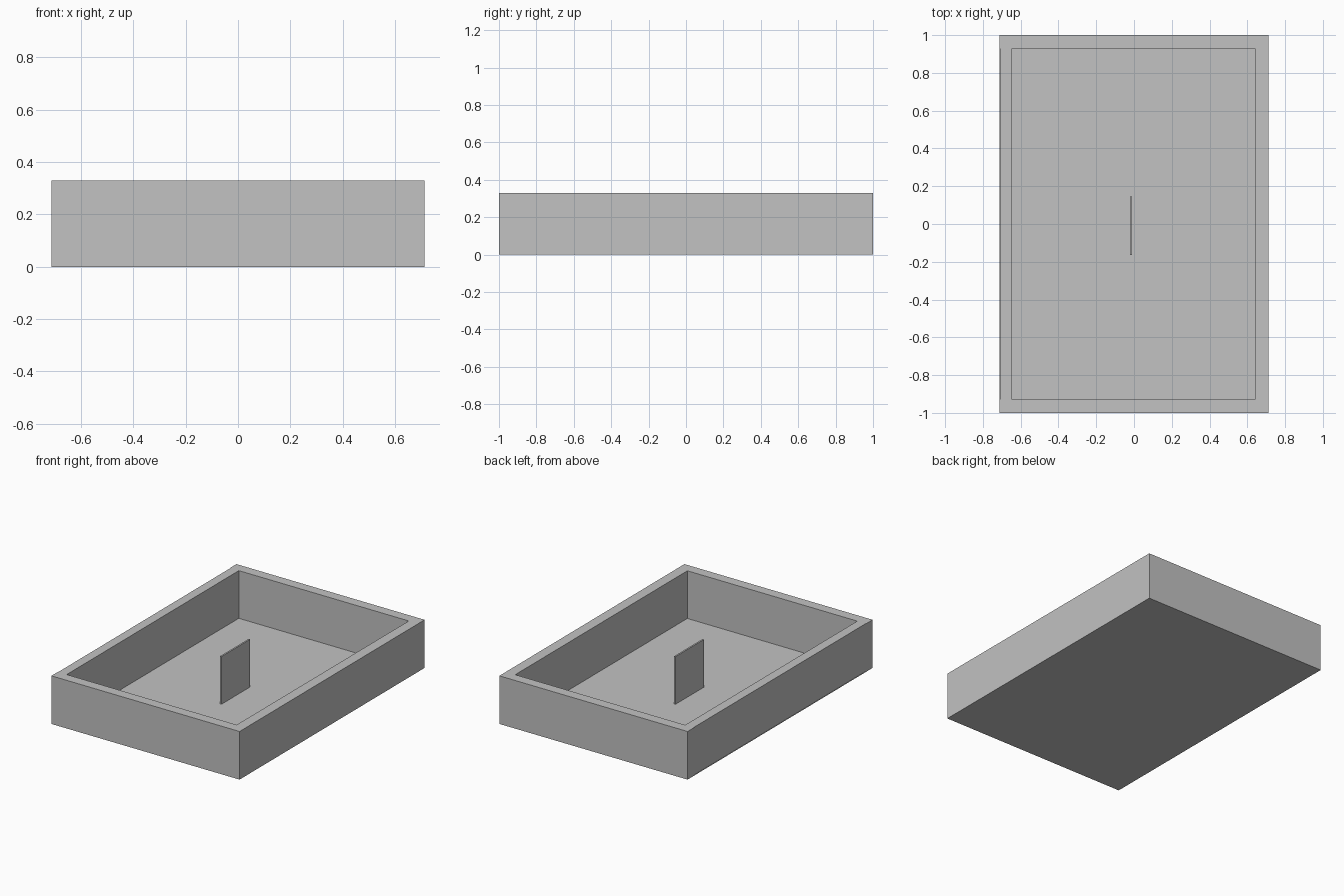
import bpy
import bmesh
from mathutils import Vector

cube = bpy.data.objects.get("Cube")
if cube:
    bpy.data.objects.remove(cube, do_unlink=True)

grey = bpy.data.materials.new("plain_grey")
grey.use_nodes = True
colour = (0.54, 0.54, 0.54, 1)
grey.diffuse_color = colour
grey.node_tree.nodes["Principled BSDF"].inputs["Base Color"].default_value = colour


def box(name, low, high):
    """Flat-sided block between two opposite corners."""
    low, high = Vector(low), Vector(high)
    bm = bmesh.new()
    bmesh.ops.create_cube(bm, size=1)
    bmesh.ops.scale(bm, vec=high - low, verts=bm.verts)
    bmesh.ops.translate(bm, vec=(low + high) / 2, verts=bm.verts)
    mesh = bpy.data.meshes.new(name)
    bm.to_mesh(mesh)
    bm.free()
    mesh.materials.append(grey)
    obj = bpy.data.objects.new(name, mesh)
    bpy.context.collection.objects.link(obj)
    return obj


HALF_W, HALF_L, HEIGHT = 0.712, 1.0, 0.329
INNER_L = 0.93
FLOOR = 0.003

# Thin base sheet
box("floor", (-HALF_W, -HALF_L, 0), (HALF_W, HALF_L, FLOOR))

# End walls run the full width
box("front_wall", (-HALF_W, -HALF_L, FLOOR), (HALF_W, -INNER_L, HEIGHT))
box("back_wall", (-HALF_W, INNER_L, FLOOR), (HALF_W, HALF_L, HEIGHT))

# Side walls fit between them; the right one sits slightly inset
box("left_wall", (0.641, -INNER_L, FLOOR), (HALF_W, INNER_L, HEIGHT))
box("right_wall", (-0.709, -INNER_L, FLOOR), (-0.645, INNER_L, HEIGHT))

# Free-standing upright panel in the middle
box("centre_divider", (-0.021, -0.163, FLOOR), (-0.01, 0.145, HEIGHT))
